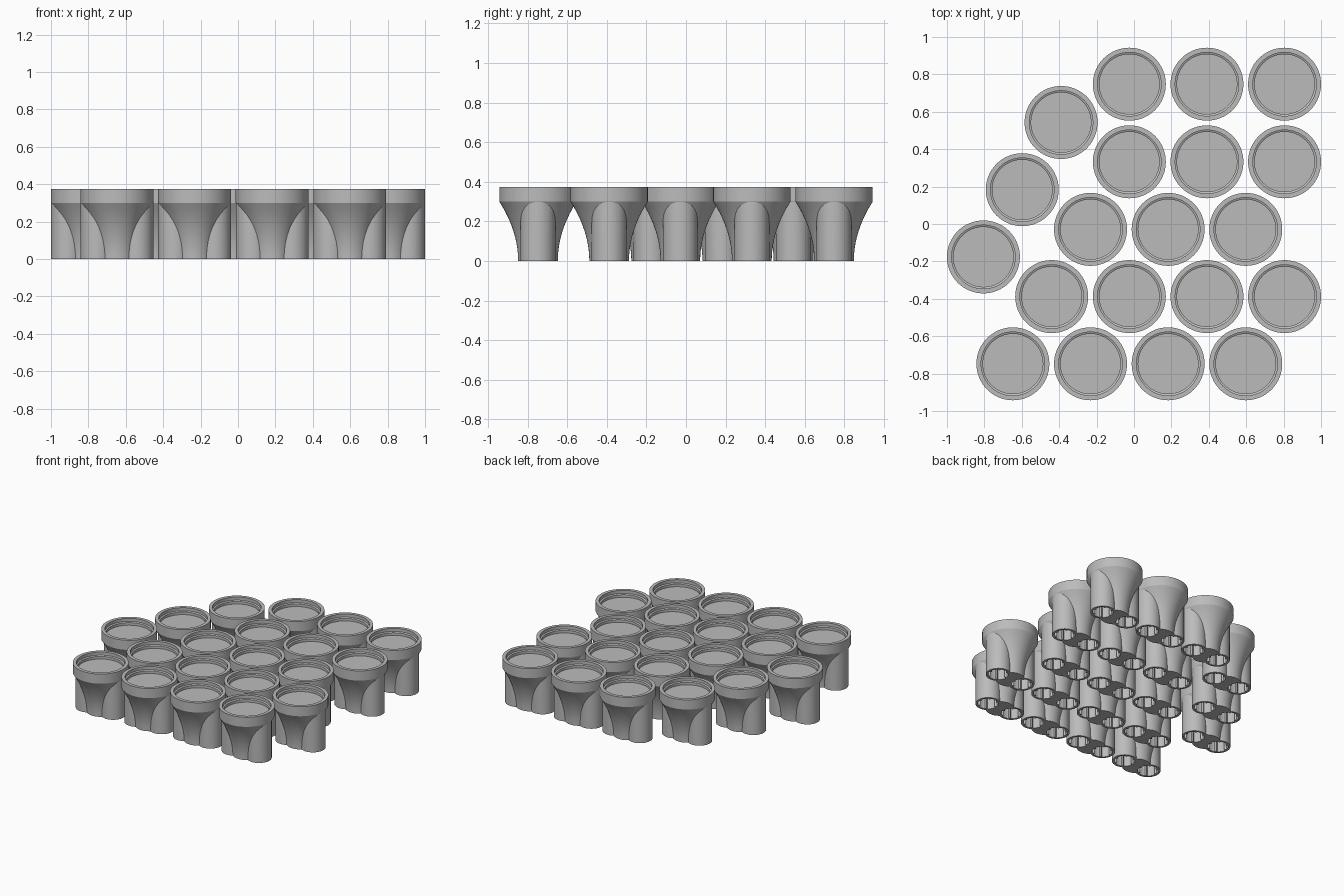
import bpy, bmesh, math

if "Cube" in bpy.data.objects:
    bpy.data.objects.remove(bpy.data.objects["Cube"])

P = 0.415                      # spacing between neighbours
ROW = P * math.sin(math.pi / 3)

grey = bpy.data.materials.new("mid grey")
grey.diffuse_color = (0.5, 0.5, 0.5, 1)
grey.use_nodes = True
grey.node_tree.nodes["Principled BSDF"].inputs["Base Color"].default_value = grey.diffuse_color


def make_object(name, bm):
    bmesh.ops.recalc_face_normals(bm, faces=bm.faces)
    me = bpy.data.meshes.new(name)
    bm.to_mesh(me)
    bm.free()
    me.materials.append(grey)
    ob = bpy.data.objects.new(name, me)
    bpy.context.collection.objects.link(ob)
    return ob


def lathe(name, profile, steps=64):
    """Closed solid turned around z; the profile starts and ends on the axis."""
    bm = bmesh.new()
    vs = [bm.verts.new((r, 0, z)) for r, z in profile]
    es = [bm.edges.new(p) for p in zip(vs, vs[1:])]
    bmesh.ops.spin(bm, geom=vs + es, cent=(0, 0, 0), axis=(0, 0, 1),
                   angle=math.tau, steps=steps)
    bmesh.ops.remove_doubles(bm, verts=bm.verts, dist=1e-5)
    return make_object(name, bm)


def prism(name, outline, z0, z1):
    bm = bmesh.new()
    lo = [bm.verts.new((x, y, z0)) for x, y in outline]
    hi = [bm.verts.new((x, y, z1)) for x, y in outline]
    bm.faces.new(lo)
    bm.faces.new(hi)
    n = len(lo)
    for i in range(n):
        j = (i + 1) % n
        bm.faces.new((lo[i], lo[j], hi[j], hi[i]))
    return make_object(name, bm)


def ring(cx, radius, steps):
    return [(cx + radius(i) * math.cos(math.tau * i / steps),
             radius(i) * math.sin(math.tau * i / steps)) for i in range(steps)]


# Flared stem with the round head and its stepped recess
flare = [(0.1 + 0.095 * (i / 10) ** 2, 0.3 * i / 10) for i in range(11)]
head = [(0.195, 0.374), (0.17, 0.374), (0.17, 0.35), (0.16, 0.345),
        (0.16, 0.325), (0, 0.325)]
body = lathe("body", [(0, 0)] + flare + head)

# Upright columns at both ends, with ribbed sockets underneath
helpers = []
for op in ("UNION", "DIFFERENCE"):
    for side in (-1, 1):
        cx = side * 0.1065
        if op == "UNION":
            tool = prism("column", ring(cx, lambda i: 0.088, 48), 0, 0.31)
        else:
            tool = prism("socket_cutter",
                         ring(cx, lambda i: 0.058 if i % 8 == 0 else 0.072, 48),
                         -0.05, 0.2)
        tool.hide_render = True
        helpers.append(tool)
        mod = body.modifiers.new(op.lower(), "BOOLEAN")
        mod.operation = op
        mod.solver = "EXACT"
        mod.object = tool

deps = bpy.context.evaluated_depsgraph_get()
deps.update()
unit = bpy.data.meshes.new_from_object(body.evaluated_get(deps))
unit.name = "socket_cap"
unit.materials.clear()
unit.materials.append(grey)
for f in unit.polygons:
    f.material_index = 0
    f.use_smooth = True
unit.set_sharp_from_angle(angle=math.radians(30))
for ob in helpers + [body]:
    bpy.data.objects.remove(ob)

# Staggered rows: (x of rightmost cap, y, number of caps)
rows = [(0.805, 0.7475, 3), (0.805, 0.7475 - P, 3),
        (0.5975, -0.7475 + 2 * ROW, 3), (0.805, -0.7475 + ROW, 4),
        (0.5975, -0.7475, 4)]
spots = [(x - P * i, y) for x, y, n in rows for i in range(n)]
# Slanted row of three on the left
spots += [(-0.805 + P / 2 * i, -0.176 + ROW * i) for i in range(3)]

for k, (x, y) in enumerate(spots):
    ob = bpy.data.objects.new(f"cap_{k + 1}", unit)
    ob.location = (x, y, 0)
    bpy.context.collection.objects.link(ob)
